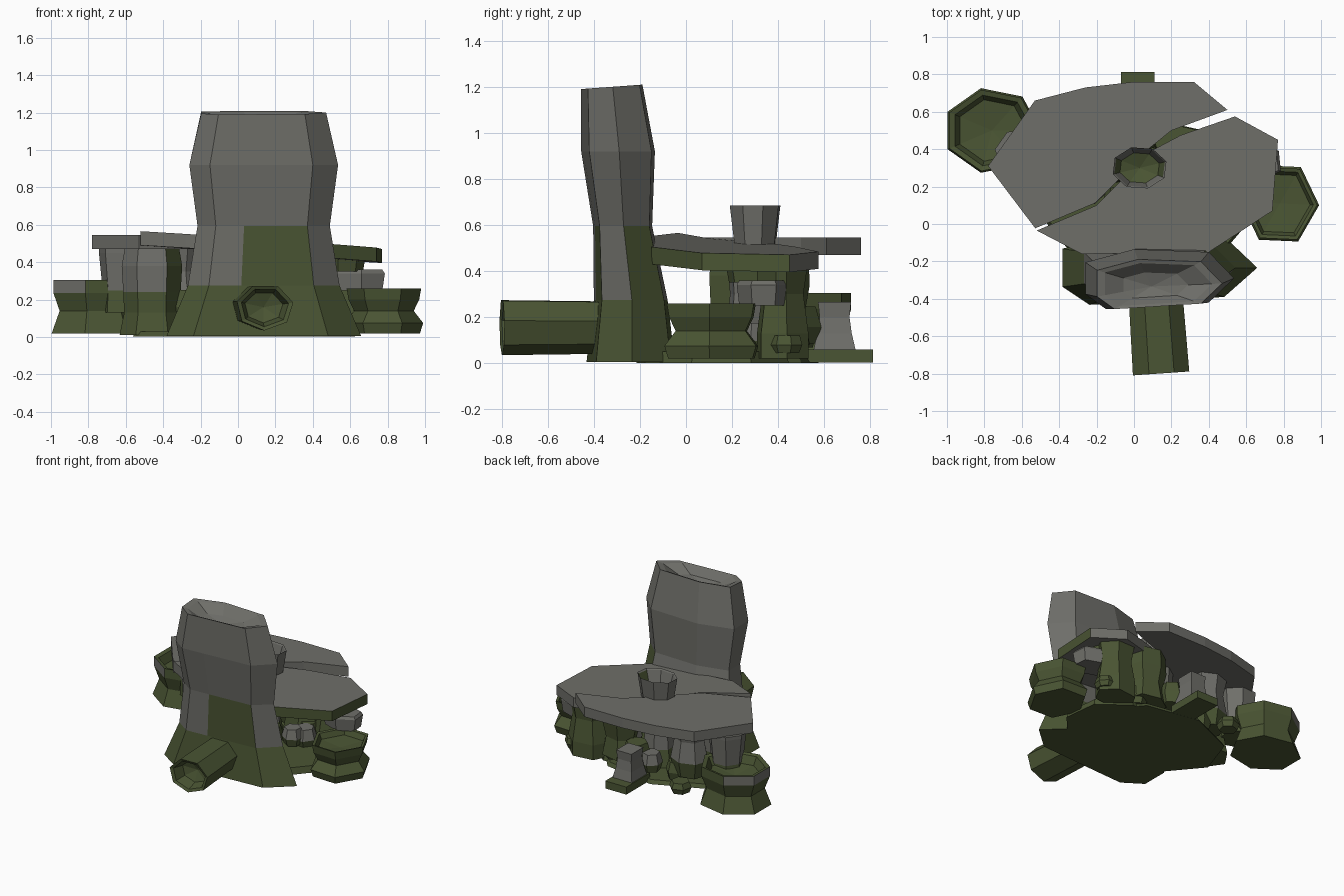
import bpy, bmesh, math, random
from mathutils import Vector, Matrix

if "Cube" in bpy.data.objects:
    bpy.data.objects.remove(bpy.data.objects["Cube"])

random.seed(4)


def material(name, colour):
    m = bpy.data.materials.new(name)
    m.diffuse_color = (*colour, 1)
    m.use_nodes = True
    m.node_tree.nodes["Principled BSDF"].inputs["Base Color"].default_value = m.diffuse_color
    return m


STONE = material("grey stone", (0.158, 0.158, 0.142))
MOSS = material("moss green", (0.068, 0.09, 0.033))


def loft(name, rings, rule, hollow=0.0, rim=0.85, floor=0.9, matrix=None):
    """Skin a stack of rings; hollow sinks a faceted bowl into the last ring.
    rule(centre, normal) is True where moss grows."""
    bm = bmesh.new()
    rows = [[bm.verts.new(p) for p in r] for r in rings]
    if hollow:
        c = sum((Vector(p) for p in rings[-1]), Vector()) / len(rings[-1])
        for scale, drop in ((rim, 0.08), (rim * floor, 0.75)):
            rows.append([bm.verts.new(c + (Vector(p) - c) * scale - Vector((0, 0, drop * hollow)))
                         for p in rings[-1]])
    n = len(rows[0])
    for a, b in zip(rows, rows[1:]):
        for i in range(n):
            j = (i + 1) % n
            bm.faces.new((a[i], a[j], b[j], b[i]))
    bm.faces.new(rows[0][::-1])
    if hollow:
        tip = bm.verts.new(c - Vector((0, 0, hollow)))
        for i in range(n):
            bm.faces.new((rows[-1][i], rows[-1][(i + 1) % n], tip))
    else:
        bm.faces.new(rows[-1])
    if matrix:
        bm.transform(matrix)
    bmesh.ops.recalc_face_normals(bm, faces=bm.faces)
    for f in bm.faces:
        f.material_index = int(bool(rule(f.calc_center_median(), f.normal)))
    me = bpy.data.meshes.new(name)
    bm.to_mesh(me)
    bm.free()
    me.materials.append(STONE)
    me.materials.append(MOSS)
    ob = bpy.data.objects.new(name, me)
    bpy.context.collection.objects.link(ob)
    return ob


def round_rings(x, y, rx, ry, profile, sides=8, turn=0.4):
    """Rings round (x, y) from a profile of (height, scale)."""
    return [[(x + rx * s * math.cos(turn + math.tau * i / sides),
              y + ry * s * math.sin(turn + math.tau * i / sides), z)
             for i in range(sides)] for z, s in profile]


def below(z):
    return lambda c, n: c.z < z


def moss(c, n):
    return True


# Tall standing trunk at the front, with a sunken top
section = [(-0.15, -0.16), (0.02, -0.15), (0.40, -0.125), (0.535, 0.005),
           (0.40, 0.145), (0.0, 0.16), (-0.26, 0.09), (-0.26, -0.08)]
levels = [(0.005, 1.31, -0.24, 1.2), (0.275, 1.02, -0.24, 1.0), (0.595, 0.89, -0.275, 0.8),
          (0.92, 1.0, -0.295, 1.0), (1.2, 0.84, -0.322, 0.83)]
trunk = [[(0.135 + (x - 0.135) * sx, yc + y * sy, z + (y * 0.06 if z > 1 else 0))
          for x, y in section] for z, sx, yc, sy in levels]


def trunk_moss(c, n):
    if c.z < 0.28:
        return True
    return c.z < 0.6 and ((n.y < -0.8 and c.x > 0.1) or (n.x > 0.3 and n.y > 0.3))


loft("standing_trunk", trunk, trunk_moss, hollow=0.08, rim=0.86, floor=0.6)

# Hollow log lying in front
log_axis = Matrix.Translation((0.115, -0.385, 0.16)) @ Matrix.Rotation(0.07, 4, 'Z') @ \
    Matrix.Rotation(math.pi / 2, 4, 'X')
loft("fallen_log", round_rings(0, 0, 0.155, 0.125, [(-0.05, 0.95), (0.415, 1)], 7, 0.2),
     moss, hollow=0.12, rim=0.84, floor=0.8, matrix=log_axis)

# Broken table top: two thick slabs that meet along a crack
crack = [(-0.52, -0.035), (-0.2, 0.1), (-0.08, 0.22), (0.08, 0.385)]
rear_crack = [(x - 0.008, y + 0.012) for x, y in crack]
rear = [(0.2, 0.5), (0.5, 0.61), (0.32, 0.76), (0.0, 0.76), (-0.26, 0.73),
        (-0.53, 0.66), (-0.78, 0.31)]
front = [(0.25, 0.475), (0.54, 0.575), (0.77, 0.45), (0.74, 0.07), (0.4, -0.15),
         (-0.28, -0.16)]


def slab(name, outline, height, thick, rule):
    loft(name, [[(x, y, height(x, y) - t) for x, y in outline] for t in (thick, 0)], rule)


slab("rear_slab", rear_crack + rear, lambda x, y: 0.545, 0.075, lambda c, n: False)
slab("front_slab", crack + front, lambda x, y: 0.53 - 0.068 * x - 0.015 * y, 0.075,
     lambda c, n: n.x > 0.5 and abs(n.z) < 0.5)

# Cup on the table
loft("cup", round_rings(0.03, 0.3, 0.15, 0.115, [(0.5, 0.8), (0.685, 1)], 8, 0.3),
     lambda c, n: n.z > 0.3 and c.z < 0.66, hollow=0.13, rim=0.94, floor=0.78)

# Waisted stools on both sides with sunken seats
waist = [(0.02, 1), (0.14, 0.82), (0.235, 0.96), (0.305, 0.96)]
loft("left_stool", round_rings(-0.76, 0.5, 0.262, 0.232, waist, 7, 0.0),
     lambda c, n: c.z < 0.235 or n.z > 0.5 or n.x > 0.4 or
     math.hypot(c.x + 0.76, c.y - 0.5) < 0.205, hollow=0.09, rim=0.87, floor=0.87)
loft("right_stool", round_rings(0.78, 0.11, 0.21, 0.23,
                                [(0.02, 0.92), (0.075, 1), (0.14, 0.76), (0.2, 0.9), (0.26, 0.95)], 6, -0.04),
     moss, hollow=0.06, rim=0.9, floor=0.9)

# Rear foot stone on a plinth
loft("rear_foot", round_rings(0.02, 0.645, 0.12, 0.135,
                              [(0.04, 1), (0.13, 0.78), (0.2, 0.68), (0.265, 0.75)], 4, math.pi / 4),
     below(0.05))
loft("rear_foot_plinth", round_rings(0.02, 0.67, 0.125, 0.2, [(0.003, 1), (0.06, 1)], 4, math.pi / 4), moss)

# Supports under the table: (name, x, y, rx, ry, profile, moss height)
supports = [
    ("left_support", -0.46, 0.22, 0.165, 0.14,
     [(0.01, 1.05), (0.13, 0.9), (0.24, 0.93), (0.38, 0.98), (0.475, 0.88)], 0.22),
    ("outer_left_support", -0.61, 0.38, 0.135, 0.13,
     [(0.13, 0.9), (0.25, 0.85), (0.45, 1), (0.475, 1)], 0.2),
    ("right_support", 0.65, 0.33, 0.15, 0.11, [(0.25, 0.9), (0.34, 1), (0.36, 0.9)], 0),
    ("right_wedge", 0.56, 0.31, 0.12, 0.14, [(0.35, 0.9), (0.42, 1)], 1),
    ("right_pillar", 0.52, 0.42, 0.16, 0.12,
     [(0.02, 1), (0.13, 1), (0.3, 0.8), (0.45, 1)], 1),
    ("rear_left_support", -0.32, 0.41, 0.14, 0.12,
     [(0.08, 0.8), (0.2, 1), (0.35, 0.8), (0.475, 1)], 0.25),
    ("rear_right_support", 0.24, 0.43, 0.15, 0.11,
     [(0.08, 1), (0.22, 0.8), (0.34, 1), (0.465, 0.95)], 1),
    ("small_right_stone", 0.62, 0.435, 0.08, 0.075,
     [(0.045, 0.8), (0.08, 1), (0.12, 0.85)], 1),
    ("small_rear_stone", -0.36, 0.58, 0.08, 0.08,
     [(0.02, 0.8), (0.06, 1), (0.1, 0.8)], 1),
    ("centre_column", 0.03, 0.28, 0.15, 0.13,
     [(0.01, 1), (0.16, 0.8), (0.3, 0.7), (0.475, 0.8)], 0.2),
]
for k, (name, x, y, rx, ry, profile, h) in enumerate(supports):
    grown = below(h)
    if name == "left_support":
        def grown(c, n): return c.z < 0.22 or n.x > 0.45
    loft(name, round_rings(x, y, rx, ry, profile, 6 + k % 2, 0.3 * k), grown)

# Flat ground slabs below the supports
for name, x, y, rx, ry, top, turn in (
        ("ground_slab", -0.02, 0.18, 0.55, 0.4, 0.03, 0.15),
        ("front_ground_slab", 0.28, 0.12, 0.36, 0.34, 0.05, 0.5)):
    loft(name, round_rings(x, y, rx, ry, [(0.002, 1), (top, 0.96)], 8, turn), moss)

# Loose rubble between the supports
for k in range(10):
    a = math.tau * k / 10 + random.uniform(-0.2, 0.2)
    z = random.uniform(0.03, 0.1)
    r = random.uniform(0.07, 0.11)
    loft("rubble_%d" % (k + 1),
         round_rings(0.02 + 0.34 * math.cos(a), 0.31 + 0.18 * math.sin(a), r, r,
                     [(z, 0.8), (z + r * 0.7, 1), (z + r * 1.6, 0.75)], 6, a),
         below(9 if k % 3 else z + r))
